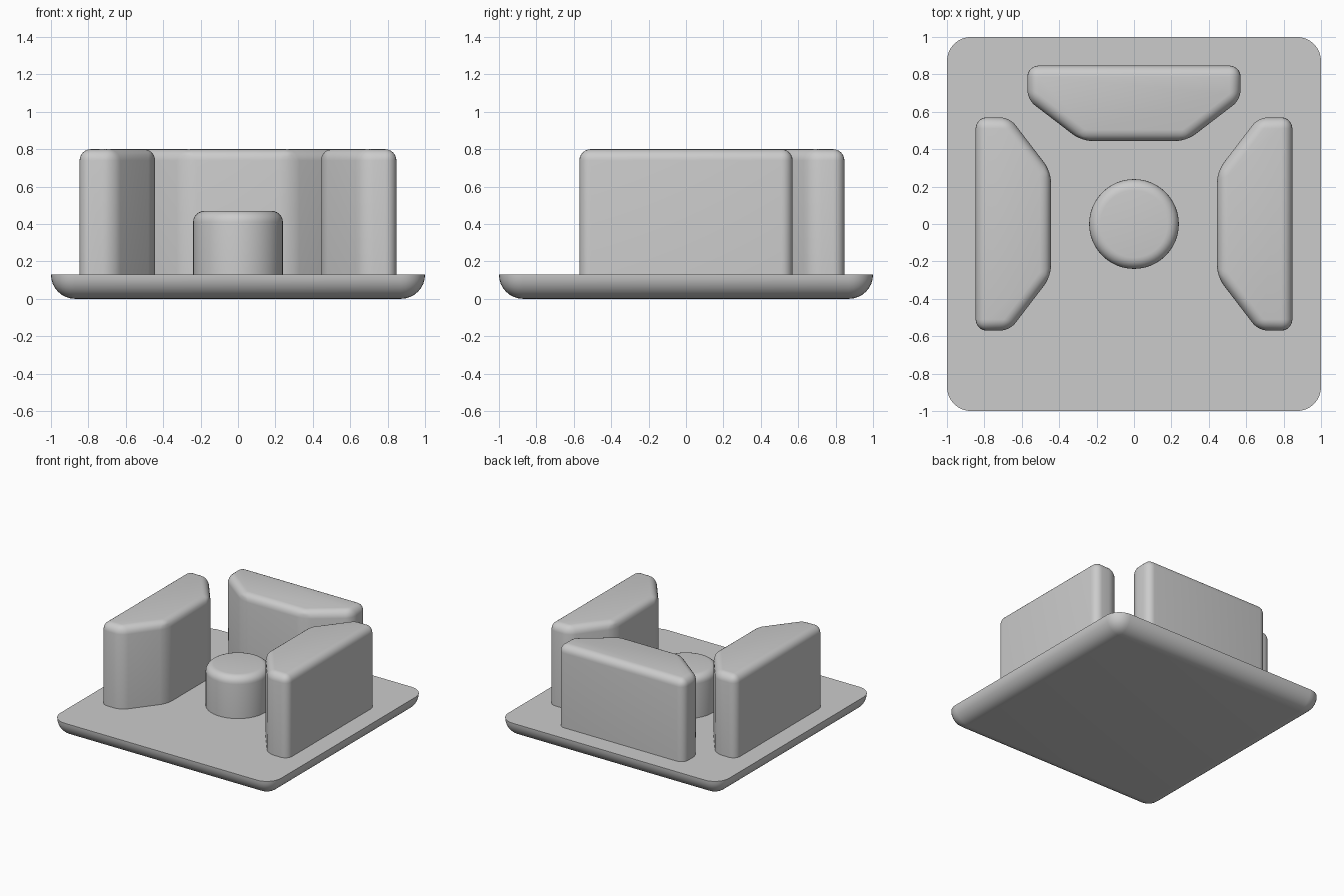
import bpy
import bmesh
import math
from mathutils import Matrix

cube = bpy.data.objects.get("Cube")
if cube:
    bpy.data.objects.remove(cube, do_unlink=True)

BASE_TOP = 0.13

grey = bpy.data.materials.new("plain grey")
grey.use_nodes = True
GREY = (0.6, 0.6, 0.6, 1)
grey.diffuse_color = GREY
grey.node_tree.nodes["Principled BSDF"].inputs["Base Color"].default_value = GREY


def rounded_prism(name, outline, bottom, top, radius, sharp_z, segments=6, turn=0):
    """Extrude an outline and round every edge except the rim at height sharp_z."""
    bm = bmesh.new()
    face = bm.faces.new([bm.verts.new((x, y, bottom)) for x, y in outline])
    raised = bmesh.ops.extrude_face_region(bm, geom=[face])["geom"]
    for v in raised:
        if isinstance(v, bmesh.types.BMVert):
            v.co.z = top
    bmesh.ops.recalc_face_normals(bm, faces=bm.faces)
    edges = [e for e in bm.edges
             if not all(abs(v.co.z - sharp_z) < 1e-4 for v in e.verts)
             and e.calc_face_angle() > math.radians(25)]
    bmesh.ops.bevel(bm, geom=edges, offset=radius, offset_type='OFFSET',
                    segments=segments, profile=0.5, affect='EDGES')
    bmesh.ops.rotate(bm, verts=bm.verts, matrix=Matrix.Rotation(turn, 3, 'Z'))
    mesh = bpy.data.meshes.new(name)
    bm.to_mesh(mesh)
    bm.free()
    obj = bpy.data.objects.new(name, mesh)
    bpy.context.collection.objects.link(obj)
    mesh.materials.append(grey)
    # Smooth the rounded edges, keep the rims sharp
    bpy.ops.object.select_all(action='DESELECT')
    obj.select_set(True)
    bpy.context.view_layer.objects.active = obj
    bpy.ops.object.shade_smooth_by_angle(angle=math.radians(35))
    return obj


# Base plate, rounded at the corners and underneath
square = [(-1, -1), (1, -1), (1, 1), (-1, 1)]
rounded_prism("base_plate", square, 0, BASE_TOP, 0.129, BASE_TOP, segments=8)

# Three matching blocks standing around the middle
half = [(0.57, 0.847), (0.57, 0.665), (0.28, 0.443)]
block = half + [(-x, y) for x, y in reversed(half)]
for name, turn in (("back_block", 0), ("left_block", -90), ("right_block", 90)):
    rounded_prism(name, block, BASE_TOP, 0.8, 0.06, BASE_TOP, turn=math.radians(turn))

# Round button in the centre
SIDES = 48
circle = [(0.24 * math.cos(math.tau * i / SIDES), 0.24 * math.sin(math.tau * i / SIDES))
          for i in range(SIDES)]
rounded_prism("centre_button", circle, BASE_TOP, 0.47, 0.06, BASE_TOP)
